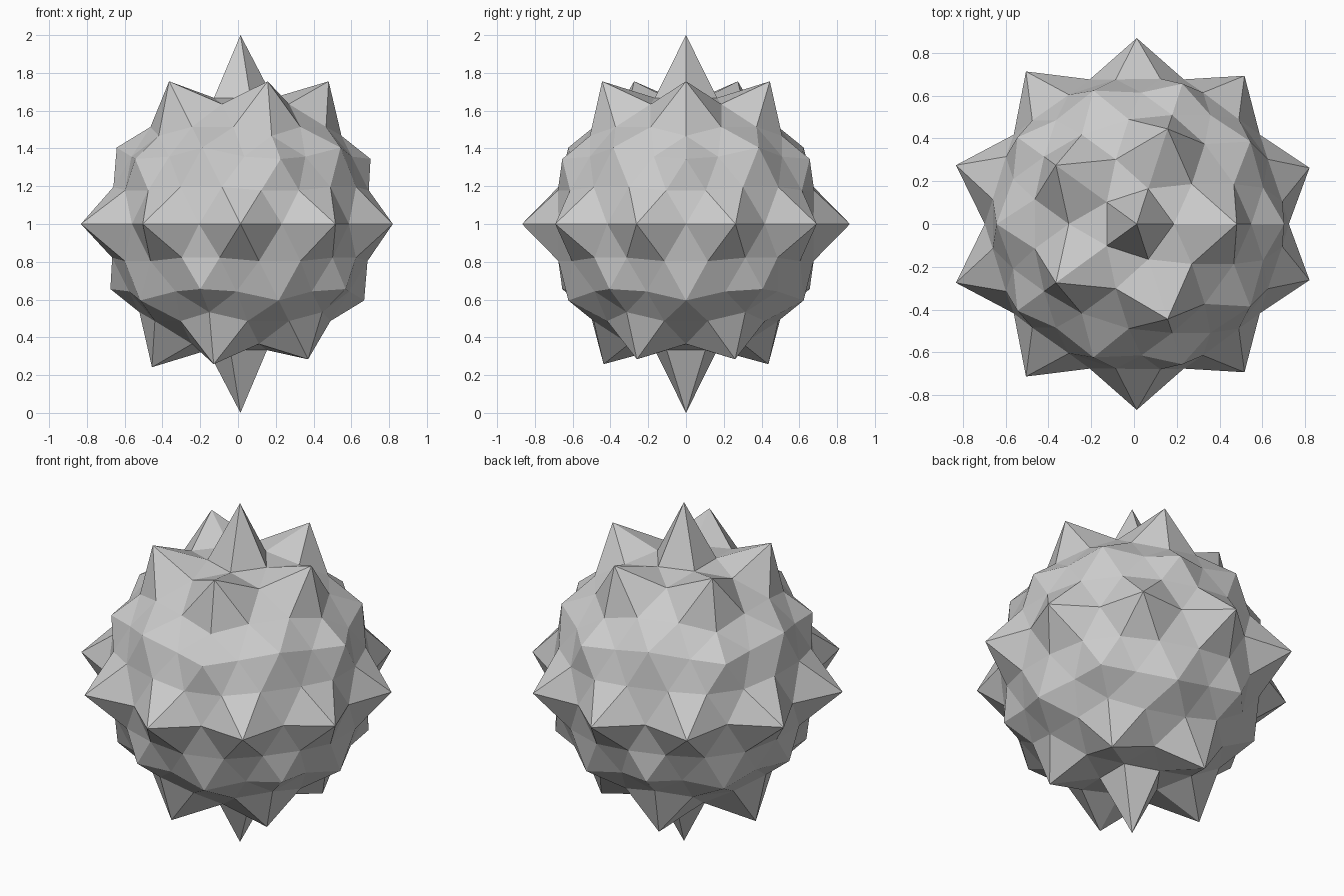
import bpy, bmesh
from mathutils import Vector

if "Cube" in bpy.data.objects:
    bpy.data.objects.remove(bpy.data.objects["Cube"])

CENTRE = Vector((0.013, 0, 1))


def spike_length(d):
    """Length for each coarse direction: poles, rings of spikes, low bumps."""
    if abs(d.z) > 0.95:
        return 1.0                      # top and bottom spikes
    if abs(d.z) < 0.1:
        return 0.868 - 0.021 * d.x      # ten spikes around the middle
    if d.z > 0.75:
        return 0.888                    # upper ring of five
    if d.z < -0.75:
        return 0.864 - 0.052 * d.x      # lower ring of five
    return 0.77                         # low bumps between the spikes


# coarse ball gives the spike and bump directions
coarse = bmesh.new()
bmesh.ops.create_icosphere(coarse, subdivisions=2, radius=1)
tips = [v.co.normalized() for v in coarse.verts]
coarse.free()

# fine ball is the body, pulled out along the coarse directions
bm = bmesh.new()
bmesh.ops.create_icosphere(bm, subdivisions=3, radius=1)
for v in bm.verts:
    d = v.co.normalized()
    near = min(tips, key=lambda t: (t - d).length)
    if (near - d).length < 0.08:
        r = spike_length(d)
    else:
        r = 0.69 if abs(d.z) > 0.93 else 0.71
    v.co = d * r + CENTRE

mesh = bpy.data.meshes.new("spiky_ball")
bm.to_mesh(mesh)
bm.free()
bpy.context.collection.objects.link(bpy.data.objects.new("spiky_ball", mesh))
